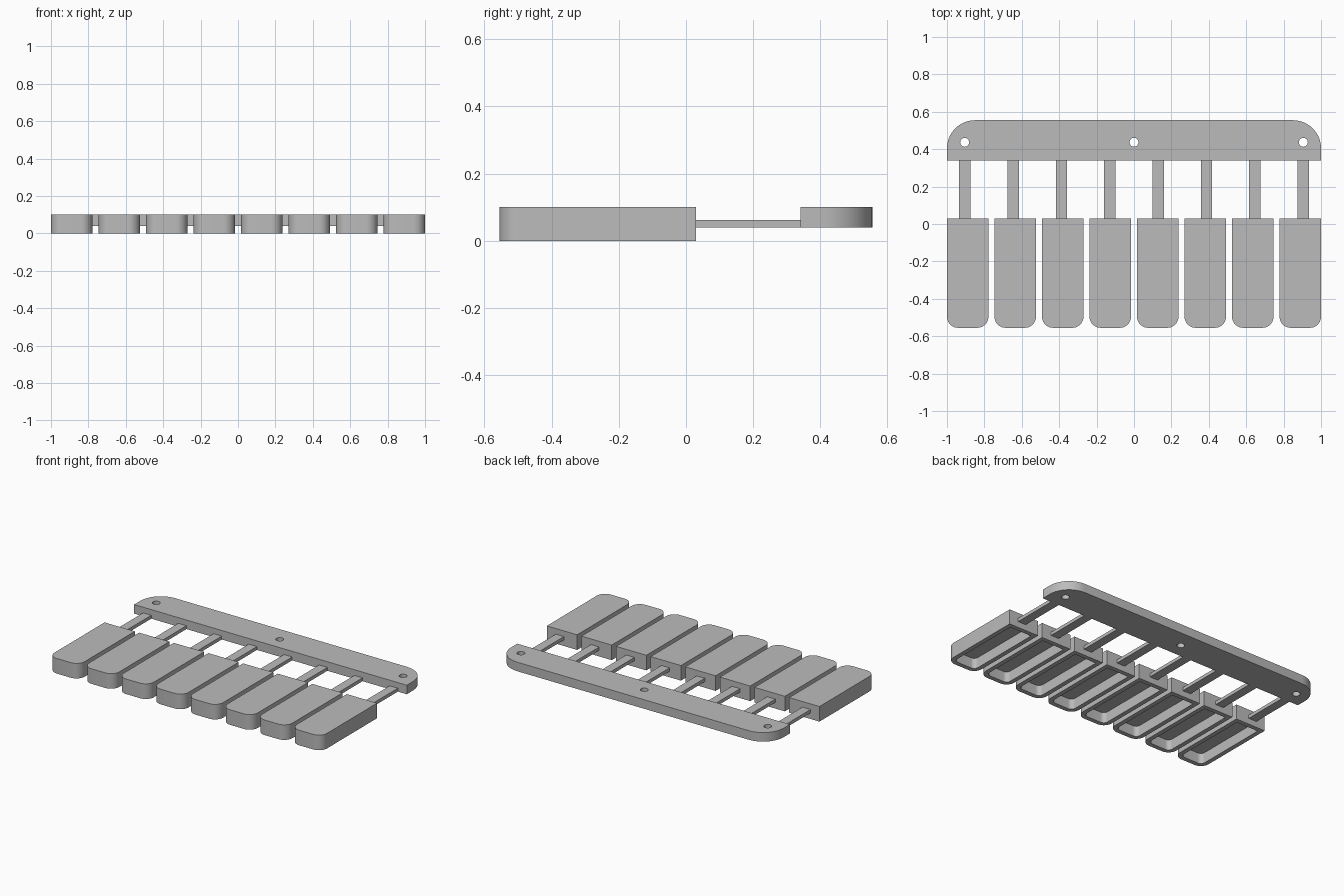
import bpy, bmesh
from math import sin, cos, pi

if "Cube" in bpy.data.objects:
    bpy.data.objects.remove(bpy.data.objects["Cube"], do_unlink=True)

grey = bpy.data.materials.new("plain_grey")
grey.use_nodes = True
COLOR = (0.5, 0.5, 0.5, 1)
grey.diffuse_color = COLOR
grey.node_tree.nodes["Principled BSDF"].inputs["Base Color"].default_value = COLOR


def outline(x0, x1, y0, y1, r_front=0, r_back=0, steps=10):
    """Counter-clockwise rectangle with separate front and back corner radii."""
    corners = [(x0, y0, 1, 1, r_front, 2), (x1, y0, -1, 1, r_front, 3),
               (x1, y1, -1, -1, r_back, 0), (x0, y1, 1, -1, r_back, 1)]
    pts = []
    for x, y, sx, sy, r, quarter in corners:
        for i in range(steps + 1 if r else 1):
            a = (quarter + i / steps) * pi / 2
            pts.append((x + r * (sx + cos(a)), y + r * (sy + sin(a))) if r else (x, y))
    return pts


def prism(name, pts, z0, z1):
    bm = bmesh.new()
    low = bm.faces.new([bm.verts.new((x, y, z0)) for x, y in pts])
    up = bmesh.ops.extrude_face_region(bm, geom=[low])["geom"]
    bmesh.ops.translate(bm, vec=(0, 0, z1 - z0),
                        verts=[v for v in up if isinstance(v, bmesh.types.BMVert)])
    bmesh.ops.recalc_face_normals(bm, faces=bm.faces)
    mesh = bpy.data.meshes.new(name)
    bm.to_mesh(mesh)
    bm.free()
    mesh.materials.append(grey)
    obj = bpy.data.objects.new(name, mesh)
    bpy.context.collection.objects.link(obj)
    return obj


def cut(obj, cutter):
    mod = obj.modifiers.new("cut", 'BOOLEAN')
    mod.operation = 'DIFFERENCE'
    mod.solver = 'EXACT'
    mod.object = cutter
    cutter.hide_render = True
    bpy.context.view_layer.objects.active = obj
    bpy.ops.object.modifier_apply(modifier=mod.name)
    bpy.data.objects.remove(cutter, do_unlink=True)


def smooth(obj):
    bpy.ops.object.select_all(action='DESELECT')
    obj.select_set(True)
    bpy.context.view_layer.objects.active = obj
    bpy.ops.object.shade_smooth_by_angle(angle=pi / 6)


# Mounting bar with rounded back corners and three screw holes
bar = prism("mounting_bar", outline(-1, 1, 0.34, 0.555, r_back=0.15), 0.04, 0.1)
for hx in (-0.905, 0, 0.905):
    ring = [(hx + 0.024 * cos(i * pi / 16), 0.437 + 0.024 * sin(i * pi / 16))
            for i in range(32)]
    cut(bar, prism("hole_cutter", ring, 0, 0.2))
smooth(bar)

# Hollow keys, each on a thin flexible arm
WIDTH, WALL = 0.222, 0.03
for n in range(8):
    kx = (n - 3.5) * 0.254
    x0, x1 = kx - WIDTH / 2, kx + WIDTH / 2
    key = prism(f"key_{n + 1}", outline(x0, x1, -0.555, 0.03, r_front=0.06), 0, 0.1)
    cut(key, prism("cavity_cutter", outline(x0 + WALL, x1 - WALL, -0.555 + WALL, 0.03 - WALL,
                                            r_front=0.03), -0.05, 0.07))
    smooth(key)
    ax = (n - 3.5) * 0.2584
    prism(f"arm_{n + 1}", outline(ax - 0.03, ax + 0.03, 0.03, 0.34), 0.04, 0.0625)
